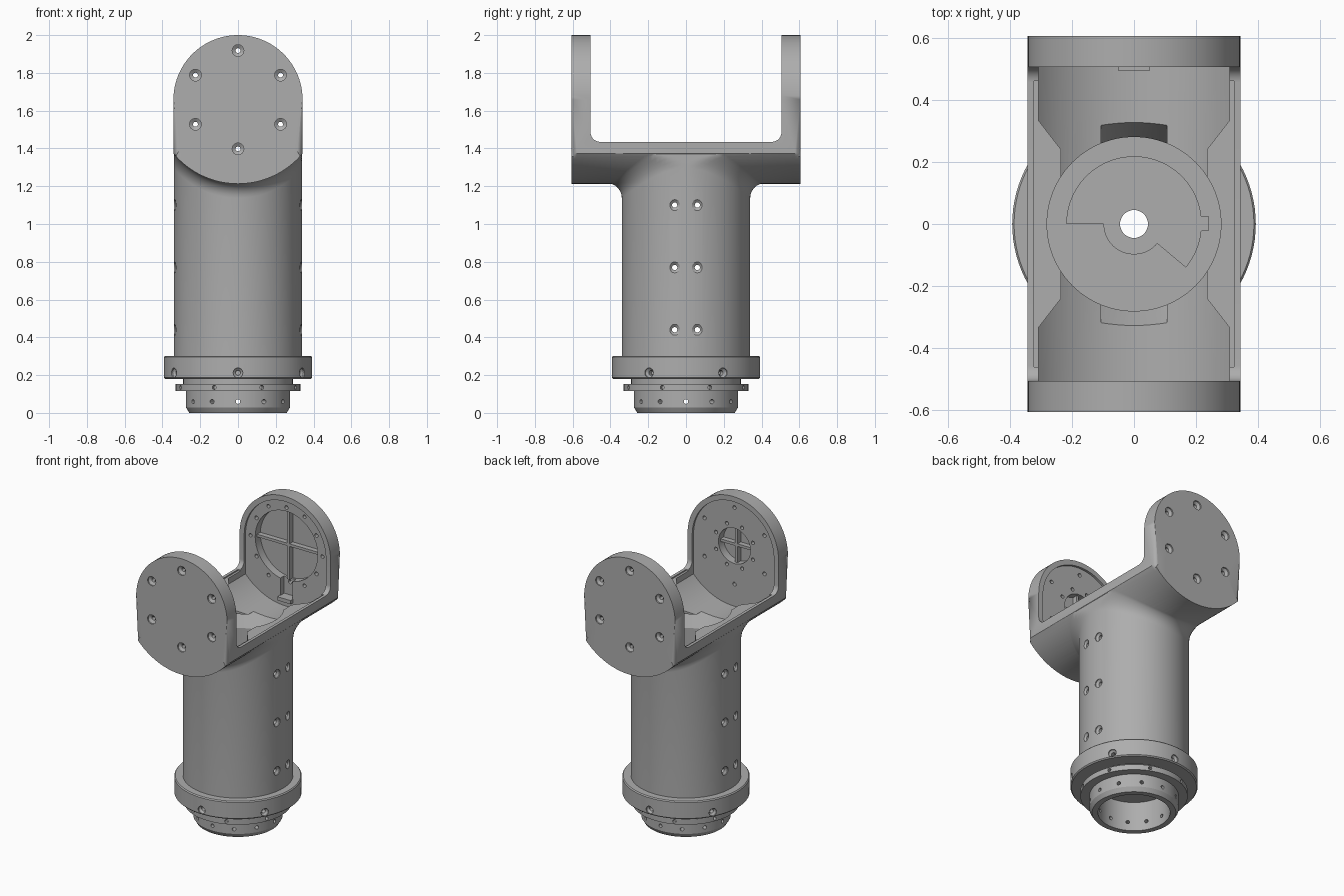
import bpy, bmesh
from math import sin, cos, pi, sqrt, acos, radians
from mathutils import Vector, Matrix

if "Cube" in bpy.data.objects:
    bpy.data.objects.remove(bpy.data.objects["Cube"])

HALF, MID, BELLY = 0.342, 1.658, 0.445   # arm half width, arm centre height, underside radius
TUBE, BORE = 0.34, 0.28

grey = bpy.data.materials.new("machined_grey")
grey.use_nodes = True
grey.diffuse_color = (0.42, 0.42, 0.42, 1)
grey.node_tree.nodes["Principled BSDF"].inputs["Base Color"].default_value = grey.diffuse_color


# ---------- helpers ----------
def finish(bm, name):
    bmesh.ops.recalc_face_normals(bm, faces=bm.faces[:])
    mesh = bpy.data.meshes.new(name)
    bm.to_mesh(mesh)
    bm.free()
    mesh.materials.append(grey)
    obj = bpy.data.objects.new(name, mesh)
    bpy.context.collection.objects.link(obj)
    return obj


def arc(cx, cy, r, a0, a1, n):
    return [(cx + r * cos(a0 + (a1 - a0) * i / n), cy + r * sin(a0 + (a1 - a0) * i / n))
            for i in range(n + 1)]


def stack(name, rings, bevel=0):
    """Skin a list of equal-length rings and cap both ends."""
    bm = bmesh.new()
    rows = [[bm.verts.new(p) for p in ring] for ring in rings]
    n = len(rows[0])
    for low, high in zip(rows, rows[1:]):
        for i in range(n):
            j = (i + 1) % n
            bm.faces.new((low[i], low[j], high[j], high[i]))
    caps = [bm.faces.new(rows[0]), bm.faces.new(rows[-1])]
    if bevel:
        edges = [e for f in caps for e in f.edges]
        bmesh.ops.bevel(bm, geom=edges, offset=bevel, segments=4, profile=0.5, affect='EDGES')
    return finish(bm, name)


def prism(name, outline, axis, lo, hi, bevel=0):
    place = {'x': lambda p, q, t: (t, p, q), 'y': lambda p, q, t: (p, t, q),
             'z': lambda p, q, t: (p, q, t)}[axis]
    return stack(name, [[place(p, q, t) for p, q in outline] for t in (lo, hi)], bevel)


def box(name, x0, x1, y0, y1, z0, z1):
    return prism(name, [(x0, y0), (x1, y0), (x1, y1), (x0, y1)], 'z', z0, z1)


def lathe(bm, profile, steps, matrix=Matrix(), closed=False):
    verts = [bm.verts.new((r, 0, z)) for r, z in profile]
    pairs = list(zip(verts, verts[1:])) + ([(verts[-1], verts[0])] if closed else [])
    edges = [bm.edges.new(p) for p in pairs]
    before = set(bm.verts) - set(verts)
    bmesh.ops.spin(bm, geom=verts + edges, cent=(0, 0, 0), axis=(0, 0, 1),
                   angle=2 * pi, steps=steps)
    new = [v for v in bm.verts if v not in before]
    bmesh.ops.remove_doubles(bm, verts=new, dist=1e-5)
    bmesh.ops.transform(bm, matrix=matrix, verts=[v for v in bm.verts if v not in before])


def holes(name, specs):
    """Each spec: position on the surface, outward direction, head radius, shank radius, depth."""
    bm = bmesh.new()
    for pos, out, head, shank, depth in specs:
        profile = [(0, .02), (head, .02), (head, -.008), (shank, -.02), (shank, -depth), (0, -depth)]
        turn = Vector(out).to_track_quat('Z', 'Y').to_matrix().to_4x4()
        lathe(bm, profile, 16, Matrix.Translation(pos) @ turn)
    return finish(bm, name)


def boolean(obj, tool, operation='DIFFERENCE'):
    mod = obj.modifiers.new("cut", 'BOOLEAN')
    mod.operation, mod.solver, mod.object = operation, 'EXACT', tool
    with bpy.context.temp_override(object=obj, active_object=obj, selected_objects=[obj]):
        bpy.ops.object.modifier_apply(modifier=mod.name)
    bpy.data.objects.remove(tool)


def radial(count, r, z, head, shank, depth, start=0.0):
    turns = [start + 2 * pi * i / count for i in range(count)]
    return [((r * cos(a), r * sin(a), z), (cos(a), sin(a), 0), head, shank, depth) for a in turns]


def bolt_circle(count, r, y, side, head, shank, depth, start=0.0):
    turns = [start + 2 * pi * i / count for i in range(count)]
    return [((r * cos(a), y, MID + r * sin(a)), (0, side, 0), head, shank, depth) for a in turns]


def arch(inset):
    """Arm outline: round top, straight sides, shallow round underside."""
    half, belly = HALF - inset, BELLY - inset
    a = acos(half / belly)
    return arc(0, MID, half, 0, pi, 48) + arc(0, MID, belly, pi + a, 2 * pi - a, 40)


def mirrored(half_outline):
    return half_outline + [(-p, q) for p, q in reversed(half_outline)]


# ---------- yoke with two upright arms ----------
body = prism("yoke_and_tube", arch(0), 'y', -.605, .605, bevel=.028)
gap = [(.505, 2.2)] + arc(.455, 1.485, .05, 0, -pi / 2, 8)
boolean(body, prism("gap", mirrored(gap), 'x', -1, 1))

# ---------- tube with a fillet that follows the yoke underside ----------
N, FILLET = 96, .075
angles = [2 * pi * i / N for i in range(N)]


def ring(radius, height, limit):
    pts = []
    for a in angles:
        x = max(-limit, min(limit, radius * cos(a)))
        pts.append((x, radius * sin(a), height(x)))
    return pts


def underside(x):
    return MID - sqrt(BELLY ** 2 - x * x)


rings = [ring(TUBE, lambda x: .27, TUBE)]
for k in range(8):
    t = k / 7 * pi / 2
    rings.append(ring(TUBE + FILLET * (1 - cos(t)),
                      lambda x: underside(x) - FILLET * (1 - sin(t)) + .003 * k / 7, TUBE))
rings.append(ring(TUBE + FILLET, lambda x: 1.42, TUBE))
boolean(body, stack("tube", rings), 'UNION')

# ---------- trough, narrowed by pads beside the bore ----------
trough = prism("trough", arch(.035), 'y', -.52, .52)
plan = [(.35, .6), (.35, .388), (.235, .24), (.235, -.24), (.35, -.388), (.35, -.6)]
boolean(trough, prism("plan", mirrored(plan), 'z', 1, 2.2), 'INTERSECT')
boolean(body, trough)
boolean(body, box("rail_step", -.322, .322, -.46, .46, 1.427, 1.6))
boolean(body, stack("bore", [ring(BORE, lambda x: z, 1) for z in (.2, 1.6)]))
boolean(body, stack("flare", [ring(r, lambda x: z, .24) for r, z in ((.275, 1.16), (.335, 1.262))]))

# ---------- round recesses and cable slot inside the arms ----------
for side, radius in ((1, .235), (-1, .12)):
    ends = sorted((side * .49, side * .575))
    boolean(body, prism("recess", arc(0, MID, radius, 0, 2 * pi * 47 / 48, 47), 'y', *ends))
    for name, w, h in (("upright_rib", .009, radius), ("level_rib", radius, .009)):
        lo, hi = sorted((side * .54, side * .58))
        box(name, -w, w, lo, hi, MID - h, MID + h)
boolean(body, box("slot", -.045, .045, .48, .56, 1.31, 1.46))
box("slot_lip", -.05, .05, .493, .53, 1.285, 1.31)

# ---------- screw holes ----------
specs = []
for side in (-1, 1):
    specs += bolt_circle(6, .26, side * .605, side, .031, .013, .13, pi / 2)
    specs += [((side * TUBE, y, z), (side, 0, 0), .029, .014, .09)
              for y in (-.06, .06) for z in (.44, .77, 1.10)]
specs += bolt_circle(6, .27, .52, -1, .012, .012, .03)
specs += bolt_circle(8, .15, -.52, 1, .012, .012, .03, pi / 8)
boolean(body, holes("screw_holes", specs))

# ---------- collar, flange and lower ring ----------
bm = bmesh.new()
lathe(bm, [(.222, 0), (.258, 0), (.275, .028), (.275, .116), (.33, .116), (.33, .153),
           (.29, .153), (.29, .18), (.385, .18), (.392, .187), (.392, .295), (.386, .302),
           (.30, .302), (.30, .25), (.045, .25), (.045, .20), (.222, .20)], 96, closed=True)
base = finish(bm, "base_collar")
specs = radial(6, .392, .212, .026, .013, .05, pi / 2)
specs += radial(8, .33, .135, .011, .011, .025, pi / 8)
specs += radial(12, .275, .06, .012, .012, .07)
boolean(base, holes("base_holes", specs))

# ---------- thin cover plate on the floor of the bore ----------
cover = arc(0, 0, .218, radians(-40), pi, 48) + arc(0, 0, .098, pi, radians(320), 24)
plate = prism("cover_plate", cover, 'z', .245, .257)
boolean(plate, prism("shaft_hole", arc(0, 0, .045, 0, 2 * pi * 31 / 32, 31), 'z', .2, .3))
box("cover_tab", .21, .24, -.022, .025, .245, .257)
for x, y in ((-.14, .09), (.087, .14), (.14, -.085)):
    prism("cover_pin", arc(x, y, .013, 0, 2 * pi * 15 / 16, 15), 'z', .25, .261)
for x, y, length, turn in ((-.02, .12, .03, 60), (-.095, .053, .021, 60), (.105, .068, .025, -30)):
    key = box("cover_key", -length, length, -.011, .011, .25, .261)
    key.data.transform(Matrix.Translation((x, y, 0)) @ Matrix.Rotation(radians(turn), 4, 'Z'))

# ---------- smooth shading with crisp edges ----------
for obj in bpy.context.scene.objects:
    obj.select_set(obj.type == 'MESH')
bpy.context.view_layer.objects.active = body
bpy.ops.object.shade_smooth_by_angle(angle=radians(30))
